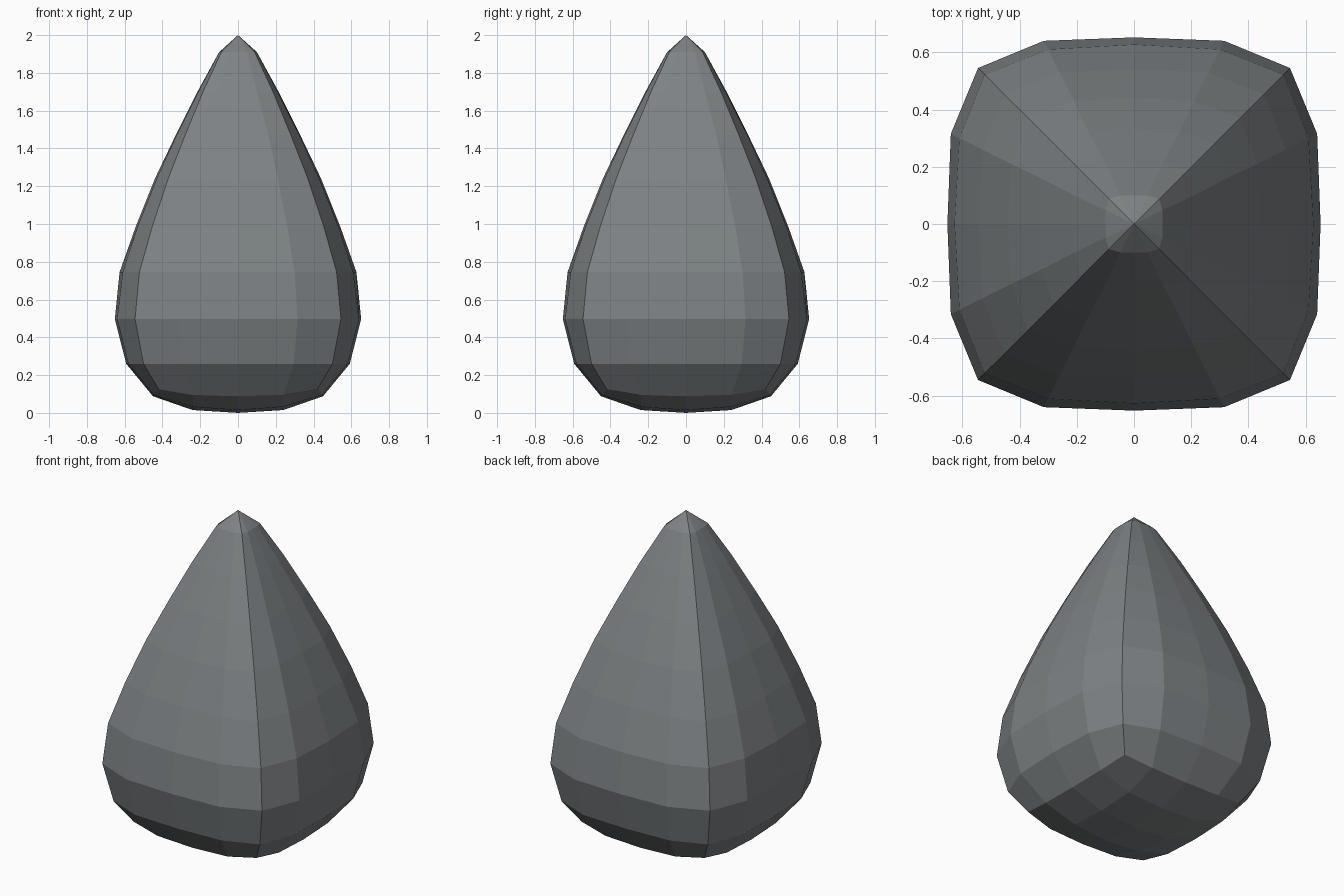
import bpy, bmesh
from mathutils import Matrix, Vector
from math import pi

if "Cube" in bpy.data.objects:
    bpy.data.objects.remove(bpy.data.objects["Cube"])

# Half-panel rows: z, then mid radius, quarter point (x, y), corner x=y
rows = [
    (0.26, 0.592, (0.295, 0.58), 0.50),
    (0.497, 0.652, (0.315, 0.64), 0.545),
    (0.745, 0.627, (0.30, 0.61), 0.522),
    (0.99, 0.54, (0.26, 0.53), 0.453),
    (1.24, 0.44, (0.21, 0.43), 0.37),
    (1.47, 0.33, (0.16, 0.325), 0.28),
    (1.70, 0.215, (0.10, 0.21), 0.185),
    (1.91, 0.10, (0.048, 0.099), 0.088),
]


def strip(z, mid, q, c):
    return [Vector(p) for p in ((-c, -c, z), (-q[0], -q[1], z), (0, -mid, z),
                                (q[0], -q[1], z), (c, -c, z))]


bm = bmesh.new()


def quads(grid, rot=Matrix()):
    vs = [[bm.verts.new(rot @ p) for p in r] for r in grid]
    for a, b in zip(vs, vs[1:]):
        for i in range(len(a) - 1):
            bm.faces.new((a[i], a[i + 1], b[i + 1], b[i]))
    return vs


# Lower rim of the side panels, where they meet the base
rim = [Vector(p) for p in ((-0.42, -0.42, 0.125), (-0.24, -0.445, 0.095), (0, -0.45, 0.088),
                           (0.24, -0.445, 0.095), (0.42, -0.42, 0.125))]

# Four identical side panels closing at the tip
for k in range(4):
    rot = Matrix.Rotation(k * pi / 2, 4, 'Z')
    top = quads([rim] + [strip(*r) for r in rows], rot)[-1]
    tip = bm.verts.new((0, 0, 2))
    for a, b in zip(top, top[1:]):
        bm.faces.new((a, b, tip))

# Rounded base: 4 x 4 grid, points chosen by grid distance from the centre
table = {(0, 0): (0, 0, 0), (0, 1): (0, 0.24, 0.015), (1, 1): (0.235, 0.235, 0.032),
         (0, 2): (0, 0.45, 0.088), (1, 2): (0.24, 0.445, 0.095), (2, 2): (0.42, 0.42, 0.125)}


def base_point(i, j):
    a, b = abs(i), abs(j)
    lo, hi, z = table[min(a, b), max(a, b)]
    x, y = (lo, hi) if a <= b else (hi, lo)
    return Vector((x if i >= 0 else -x, y if j >= 0 else -y, z))


quads([[base_point(i, j) for i in range(-2, 3)] for j in range(-2, 3)])

bmesh.ops.remove_doubles(bm, verts=bm.verts, dist=0.001)
bmesh.ops.recalc_face_normals(bm, faces=bm.faces)
mesh = bpy.data.meshes.new("teardrop")
bm.to_mesh(mesh)
bm.free()

# Dark slate grey colour
slate = bpy.data.materials.new("slate_grey")
slate.diffuse_color = (0.205, 0.222, 0.23, 1)
slate.use_nodes = True
slate.node_tree.nodes["Principled BSDF"].inputs["Base Color"].default_value = slate.diffuse_color
mesh.materials.append(slate)
bpy.context.collection.objects.link(bpy.data.objects.new("teardrop", mesh))
